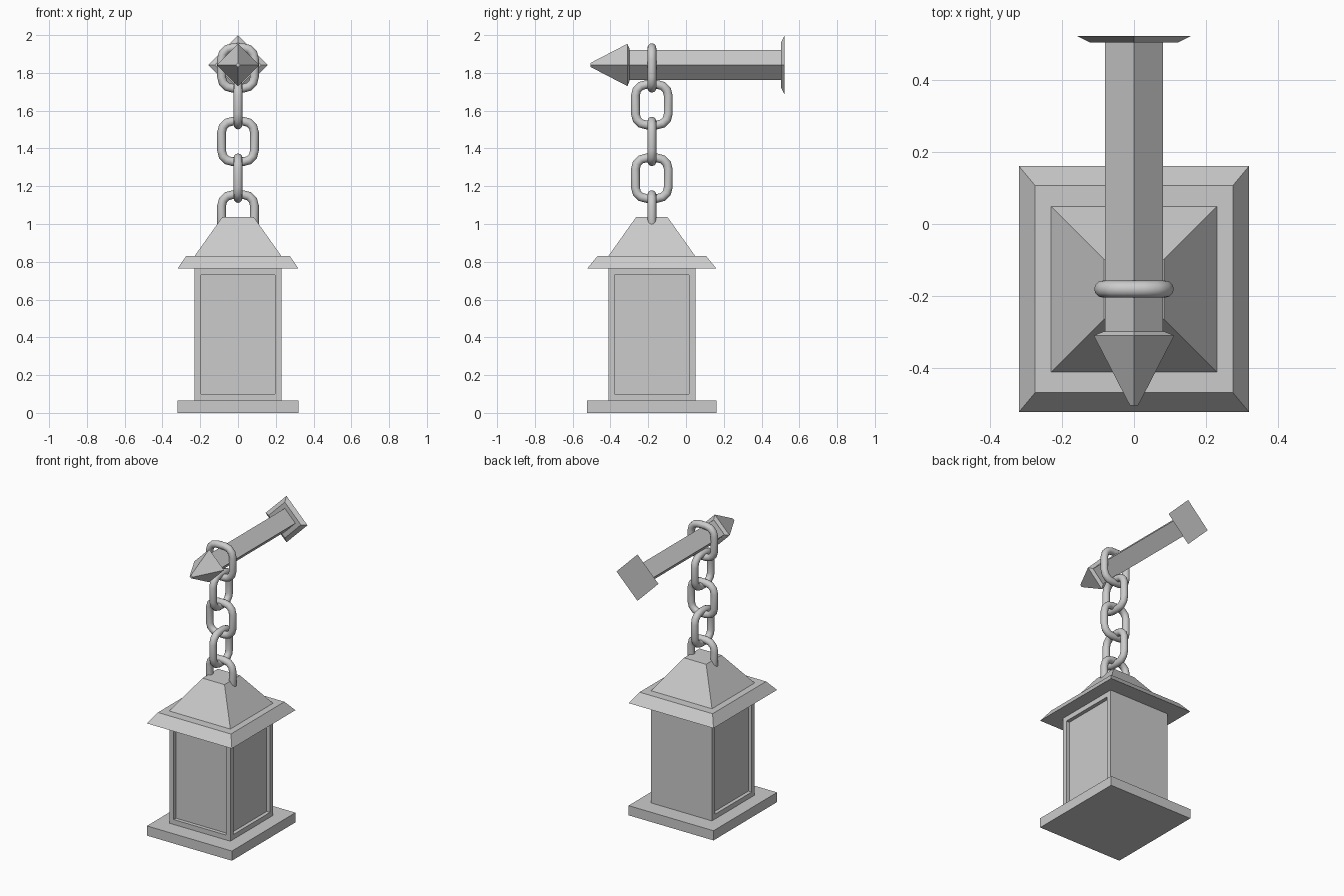
import bpy, bmesh
from math import cos, sin, pi, radians

if "Cube" in bpy.data.objects:
    bpy.data.objects.remove(bpy.data.objects["Cube"])

CY = -0.181        # lantern and chain centre in y
BEAM_Z = 1.842     # bracket axis height


def finish(name, bm):
    bmesh.ops.recalc_face_normals(bm, faces=bm.faces)
    me = bpy.data.meshes.new(name)
    bm.to_mesh(me)
    bm.free()
    ob = bpy.data.objects.new(name, me)
    bpy.context.collection.objects.link(ob)
    return ob


def loft(rings):
    """Join equal-length point rings with quads and cap both ends."""
    bm = bmesh.new()
    vs = [[bm.verts.new(p) for p in ring] for ring in rings]
    n = len(vs[0])
    for a, b in zip(vs, vs[1:]):
        for i in range(n):
            bm.faces.new((a[i], a[(i + 1) % n], b[(i + 1) % n], b[i]))
    bm.faces.new(vs[0])
    bm.faces.new(vs[-1])
    bmesh.ops.recalc_face_normals(bm, faces=bm.faces)
    return bm


def rect(hx, hy, z):
    return [(sx * hx, CY + sy * hy, z) for sx, sy in ((-1, -1), (1, -1), (1, 1), (-1, 1))]


def diamond(h, y):
    return [(h * x, y, BEAM_Z + h * z) for x, z in ((1, 0), (0, 1), (-1, 0), (0, -1))]


# Lantern base
finish("base", loft([rect(0.32, 0.342, 0), rect(0.32, 0.342, 0.066)]))

# Lantern body with recessed panels on the front and both sides
bm = loft([rect(0.23, 0.23, 0.066), rect(0.23, 0.23, 0.764)])
panels = [f for f in bm.faces if f.normal.y < -0.5 or abs(f.normal.x) > 0.5]
bmesh.ops.inset_individual(bm, faces=panels, thickness=0.047, depth=0)
for f in bmesh.ops.extrude_discrete_faces(bm, faces=panels)["faces"]:
    f.normal_update()
    bmesh.ops.translate(bm, verts=f.verts, vec=f.normal * -0.025)
finish("lantern_body", bm)

# Roof: sloped eaves and a truncated pyramid
finish("eaves", loft([rect(0.32, 0.342, 0.764), rect(0.275, 0.288, 0.83)]))
finish("roof", loft([rect(0.23, 0.23, 0.83), rect(0.083, 0.083, 1.037)]))

# Bracket: square bar on edge, pointed tip, wall plate
finish("bracket_bar", loft([diamond(0.08, -0.305), diamond(0.08, 0.51)]))
finish("bracket_tip", loft([diamond(0.085, -0.299), diamond(0.112, -0.31), diamond(0.011, -0.505)]))
finish("wall_plate", loft([diamond(0.122, 0.504), diamond(0.158, 0.522)]))


# Chain links: round tube swept around a rounded rectangle
def link(name, zc, across_x, hw=0.087, hh=0.107, corner=0.058, r=0.0235, steps=3, sides=12):
    bm = bmesh.new()
    rings = []
    for q, (sx, sz) in enumerate(((1, 1), (-1, 1), (-1, -1), (1, -1))):
        for k in range(steps + 1):
            a = (q + k / steps) * pi / 2
            ring = []
            for j in range(sides):
                b = 2 * pi * j / sides
                d = corner + r * cos(b)
                u = sx * (hw - corner) + d * cos(a)
                w = zc + sz * (hh - corner) + d * sin(a)
                v = r * sin(b)
                ring.append(bm.verts.new((u, CY + v, w) if across_x else (v, CY + u, w)))
            rings.append(ring)
    for i, a in enumerate(rings):
        b = rings[(i + 1) % len(rings)]
        for j in range(sides):
            k = (j + 1) % sides
            bm.faces.new((a[j], a[k], b[k], b[j]))
    ob = finish(name, bm)
    bpy.ops.object.select_all(action='DESELECT')
    ob.select_set(True)
    bpy.context.view_layer.objects.active = ob
    bpy.ops.object.shade_smooth_by_angle(angle=radians(40))


for i in range(5):
    link(f"chain_link_{i + 1}", 1.826 - 0.1945 * i, i % 2 == 0)
